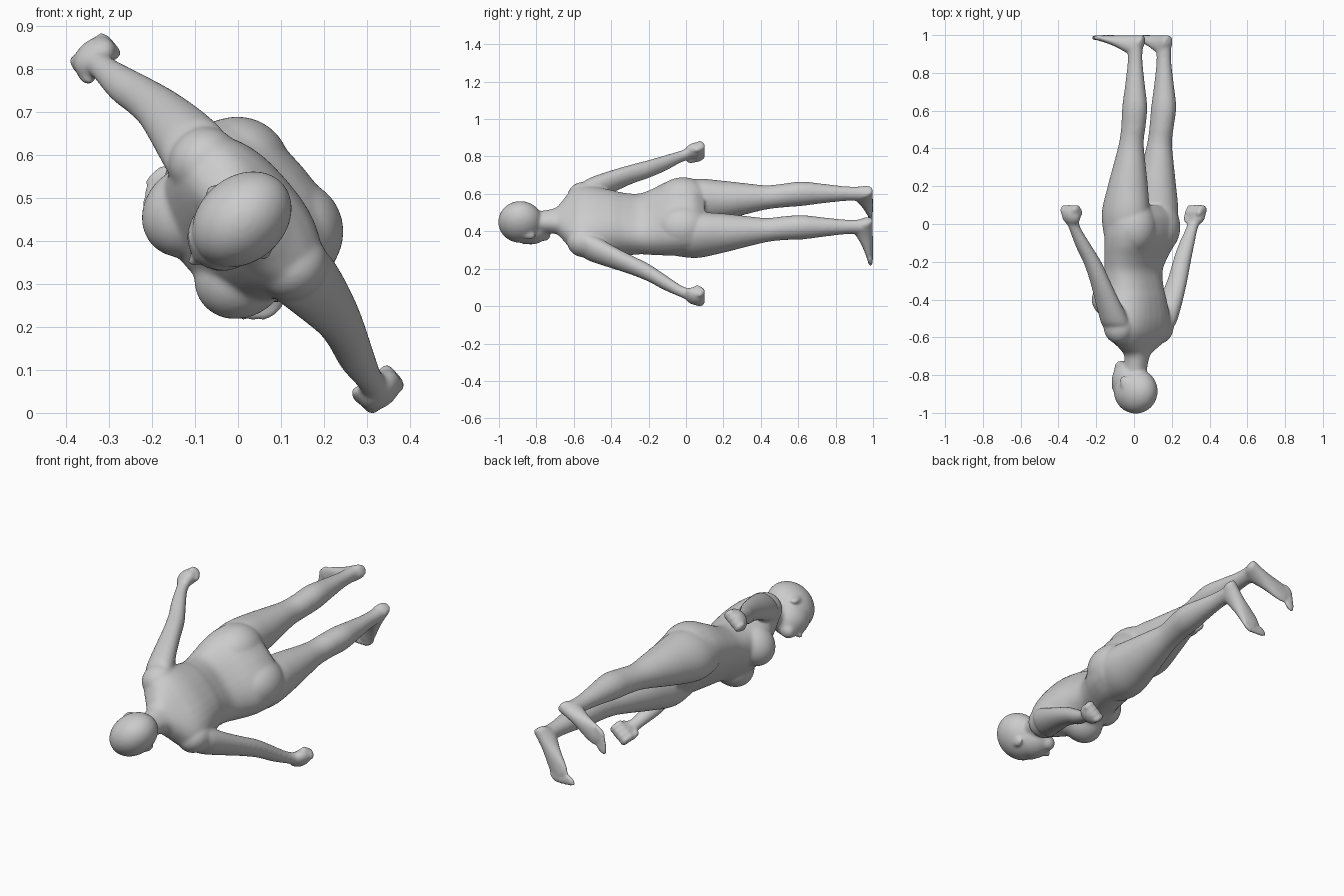
import bpy, bmesh, math
from mathutils import Matrix, Vector

# Figure is modelled upright (x = side, -y = forward, z = up, soles at -1), then laid down.
bm = bmesh.new()


def ball(center, radii, rot=None):
    m = Matrix.Translation(center) @ (rot or Matrix()) @ Matrix.Diagonal((*radii, 1))
    bmesh.ops.create_uvsphere(bm, u_segments=32, v_segments=20, radius=1, matrix=m)


def spline(rows, steps=6):
    """Catmull-Rom interpolation of rows of numbers."""
    out = []
    for i in range(len(rows) - 1):
        a, b = rows[max(i - 1, 0)], rows[i]
        c, d = rows[i + 1], rows[min(i + 2, len(rows) - 1)]
        for k in range(steps):
            t = k / steps
            out.append([0.5 * (2 * q + (r - p) * t + (2 * p - 5 * q + 4 * r - s) * t * t
                               + (3 * q - p - 3 * r + s) * t ** 3)
                        for p, q, r, s in zip(a, b, c, d)])
    return out + [list(rows[-1])]


def loft(rows, matrix=None, sides=36, power=1.0):
    """Closed tube through rows of (x, y, z, x radius, y radius); power < 1 squares the section."""
    m = matrix or Matrix()

    def bend(v):
        return math.copysign(abs(v) ** power, v)
    rings = []
    for x, y, z, rx, ry in spline(rows):
        rings.append([bm.verts.new(m @ Vector((x + rx * bend(math.cos(a)),
                                               y + ry * bend(math.sin(a)), z)))
                      for a in (2 * math.pi * i / sides for i in range(sides))])
    for r0, r1 in zip(rings, rings[1:]):
        for i in range(sides):
            j = (i + 1) % sides
            bm.faces.new((r0[i], r0[j], r1[j], r1[i]))
    bm.faces.new(rings[0][::-1])
    bm.faces.new(rings[-1])


# torso and neck: height, half width, front, back
torso = [(-.10, .14, .03, -.15), (-.04, .215, .075, -.192), (.04, .225, .09, -.196),
         (.11, .215, .10, -.175), (.18, .195, .11, -.135), (.25, .178, .12, -.112),
         (.33, .177, .142, -.125), (.40, .19, .158, -.142), (.50, .205, .115, -.15),
         (.57, .21, .08, -.14), (.62, .178, .055, -.118), (.66, .118, .042, -.097),
         (.70, .07, .038, -.08), (.78, .057, .055, -.067)]
loft([(0, -(f + b) / 2, t, w, (f - b) / 2) for t, w, f, b in torso], power=.82)

# head, jaw, chin, nose, lips and brow
ball((0, .012, .885), (.100, .127, .119))
ball((0, -.036, .83), (.085, .095, .105))
ball((0, -.084, .757), (.038, .042, .034))
ball((0, -.124, .805), (.016, .028, .019))
ball((0, -.120, .832), (.012, .015, .034))
ball((0, -.110, .776), (.028, .018, .015))
ball((0, -.098, .868), (.06, .026, .024))

for s in (-1, 1):
    # ears, breasts and buttocks
    ball((s * .093, .006, .837), (.013, .022, .034), Matrix.Rotation(s * .35, 4, 'Z'))
    ball((s * .094, -.068, .40), (.102, .118, .10))
    ball((s * .095, .075, .015), (.125, .128, .15))

    # legs
    loft([(s * x, y, z, rx, ry) for x, y, z, rx, ry in (
        (.115, .035, .06, .10, .12), (.118, .042, -.06, .112, .135),
        (.115, .055, -.2, .10, .111), (.115, .068, -.32, .08, .087),
        (.115, .08, -.43, .063, .067), (.115, .095, -.52, .061, .067),
        (.118, .106, -.62, .062, .069), (.118, .108, -.74, .049, .054),
        (.117, .108, -.86, .037, .041), (.116, .108, -.95, .037, .043))])

    # feet, turned outward: forward distance, half width, height
    turn = Matrix.Translation((s * .115, .108, -1)) @ Matrix.Rotation(s * .26, 4, 'Z')
    along = turn @ Matrix.Rotation(math.pi / 2, 4, 'X')
    loft([(0, h / 2, f, w, h / 2) for f, w, h in (
        (-.05, .02, .045), (-.035, .034, .075), (0, .038, .11), (.05, .04, .094),
        (.10, .046, .068), (.16, .053, .044), (.205, .047, .032))], along)
    for i, reach in enumerate((.243, .238, .225, .211, .197)):
        r = .016 if i == 0 else .011
        ball(turn @ Vector((s * (-.038 + i * .0205), -reach, .014)), (r, .036, .014))

    # shoulders and arms
    ball((s * .16, .032, .545), (.078, .084, .09))
    loft([(s * x, y, z, rx, ry) for x, y, z, rx, ry in (
        (.16, .03, .56, .06, .07), (.185, .032, .53, .07, .08),
        (.22, .034, .47, .068, .076), (.27, .034, .385, .057, .066),
        (.32, .031, .29, .050, .055), (.365, .021, .20, .048, .048),
        (.415, .006, .12, .043, .043), (.472, -.004, .03, .033, .032),
        (.497, -.005, -.015, .031, .035))])

    # fists
    tilt = Matrix.Rotation(-s * .45, 4, 'Y')
    ball((s * .510, -.003, -.042), (.036, .056, .054), tilt)
    for i in range(4):
        y = -.043 + i * .027
        ball((s * .516, y, -.078), (.032, .017, .024), tilt)
        ball((s * .490, y, -.064), (.018, .017, .026), tilt)
    ball((s * .488, -.046, -.04), (.017, .018, .04), tilt)

bmesh.ops.recalc_face_normals(bm, faces=bm.faces)

# lay the figure down along y, rolled half onto its front
side, back, up = Vector((.65, 0, -.76)), Vector((.76, 0, .65)), Vector((0, -1, 0))
frame = Matrix((side, back, up)).transposed().to_4x4()
bm.transform(Matrix.Translation((0, 0, .442)) @ frame)

mesh = bpy.data.meshes.new("body")
bm.to_mesh(mesh)
bm.free()
body = bpy.data.objects.new("body", mesh)
bpy.context.collection.objects.link(body)

# fuse the parts into one smooth skin
fuse = body.modifiers.new("fuse", 'REMESH')
fuse.mode = 'VOXEL'
fuse.voxel_size = .0065
fuse.use_smooth_shade = True
soften = body.modifiers.new("soften", 'SMOOTH')
soften.factor = .5
soften.iterations = 18
